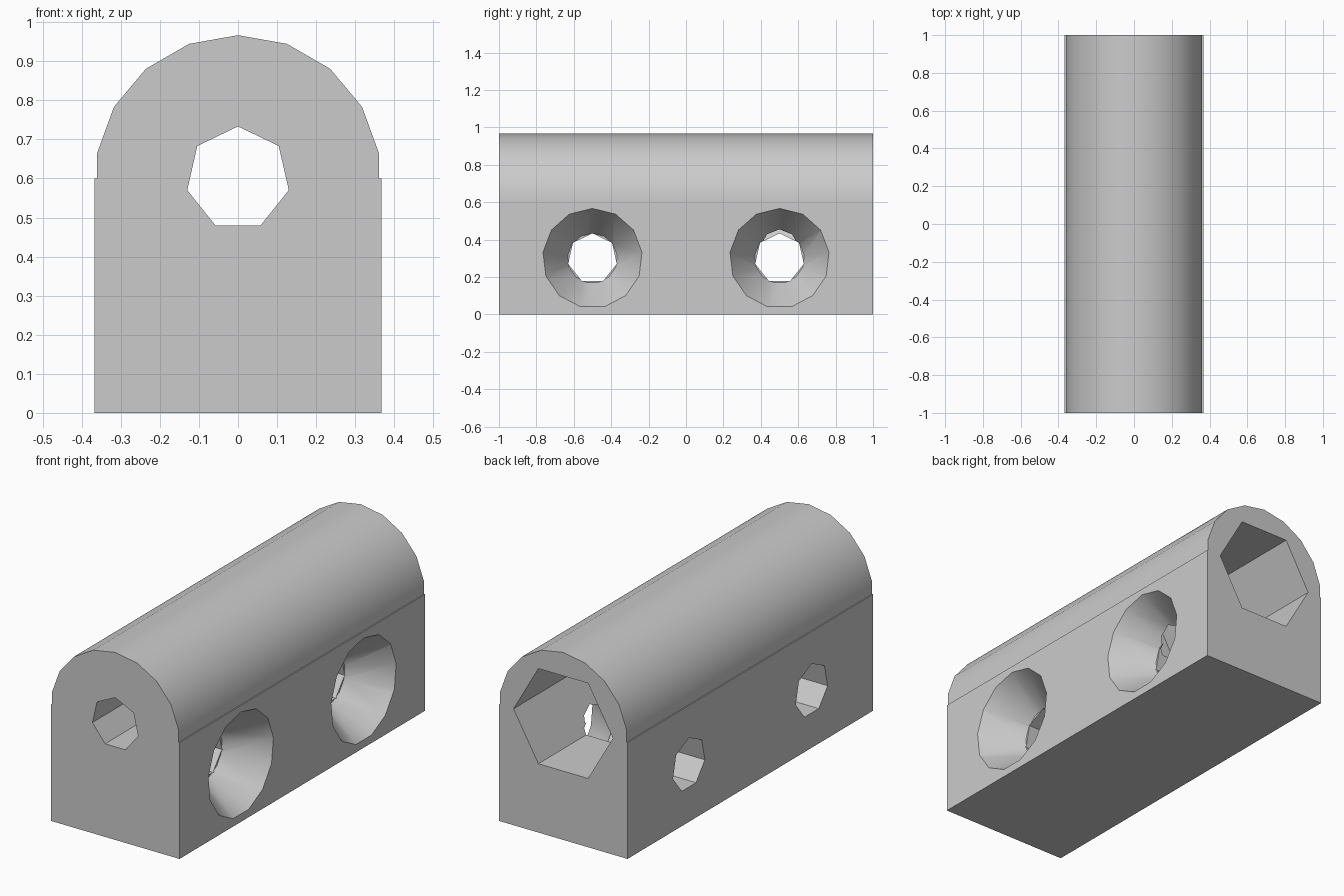
import bpy
import bmesh
from math import sin, cos, pi, radians
from mathutils import Vector

cube = bpy.data.objects.get("Cube")
if cube:
    bpy.data.objects.remove(cube, do_unlink=True)

HALF_W, HALF_L = 0.3667, 1.0      # block half width and half length
BORE_Z, CROSS_Z = 0.6, 0.3        # heights of the long bore and the cross holes
HOLE_R = 0.1333

grey = bpy.data.materials.new("plain_grey")
grey.use_nodes = True
grey.diffuse_color = (0.6, 0.6, 0.6, 1)
grey.node_tree.nodes["Principled BSDF"].inputs["Base Color"].default_value = (0.6, 0.6, 0.6, 1)


def loft(name, start, end):
    """Closed solid between two matching rings of points."""
    bm = bmesh.new()
    a = [bm.verts.new(p) for p in start]
    b = [bm.verts.new(p) for p in end]
    n = len(a)
    bm.faces.new(a)
    bm.faces.new(b[::-1])
    for i in range(n):
        j = (i + 1) % n
        bm.faces.new((a[i], b[i], b[j], a[j]))
    bmesh.ops.recalc_face_normals(bm, faces=bm.faces)
    mesh = bpy.data.meshes.new(name)
    bm.to_mesh(mesh)
    bm.free()
    mesh.materials.append(grey)
    obj = bpy.data.objects.new(name, mesh)
    bpy.context.collection.objects.link(obj)
    return obj


def ring(axis, along, across, z, r, sides, phase=0):
    """Regular polygon facing x or y, first corner pointing up."""
    pts = []
    for i in range(sides):
        t = phase + 2 * pi * i / sides
        u, v = across + r * sin(t), z + r * cos(t)
        pts.append(Vector((along, u, v)) if axis == "x" else Vector((u, along, v)))
    return pts


# Block with an eighteen-sided rounded top, slightly inset at the shoulders
arc = [(HALF_W * sin(radians(d)), BORE_Z + HALF_W * cos(radians(d)))
       for d in range(80, -81, -20)]
shoulder = arc[0][0]
profile = ([(-HALF_W, 0), (HALF_W, 0), (HALF_W, BORE_Z), (shoulder, BORE_Z)] + arc
           + [(-shoulder, BORE_Z), (-HALF_W, BORE_Z)])
block = loft("block", [(x, -HALF_L, z) for x, z in profile],
             [(x, HALF_L, z) for x, z in profile])

# Long bore, and the hexagonal pocket entering from the back
cutters = [
    loft("bore_cutter", ring("y", -1.1, 0, BORE_Z, HOLE_R, 7),
         ring("y", 1.1, 0, BORE_Z, HOLE_R, 7)),
    loft("hex_pocket_cutter", ring("y", 0, 0, BORE_Z, 0.2833, 6, pi / 2),
         ring("y", 1.1, 0, BORE_Z, 0.2833, 6, pi / 2)),
]

# Two cross holes, countersunk on one side
for y in (-0.5, 0.5):
    cutters.append(loft("cross_hole_cutter",
                        ring("x", -0.5, y, CROSS_Z, HOLE_R, 7),
                        ring("x", 0.5, y, CROSS_Z, HOLE_R, 7)))
    cutters.append(loft("countersink_cutter",
                        ring("x", HALF_W - 0.2, y, CROSS_Z, HOLE_R, 13),
                        ring("x", HALF_W + 0.02, y, CROSS_Z, 0.28, 13)))

bpy.ops.object.select_all(action="DESELECT")
block.select_set(True)
bpy.context.view_layer.objects.active = block
for cutter in cutters:
    cutter.hide_render = True
    mod = block.modifiers.new("cut", "BOOLEAN")
    mod.operation = "DIFFERENCE"
    mod.solver = "EXACT"
    mod.object = cutter
    bpy.ops.object.modifier_apply(modifier=mod.name)
    bpy.data.objects.remove(cutter, do_unlink=True)

bpy.ops.object.shade_smooth_by_angle(angle=radians(30))
